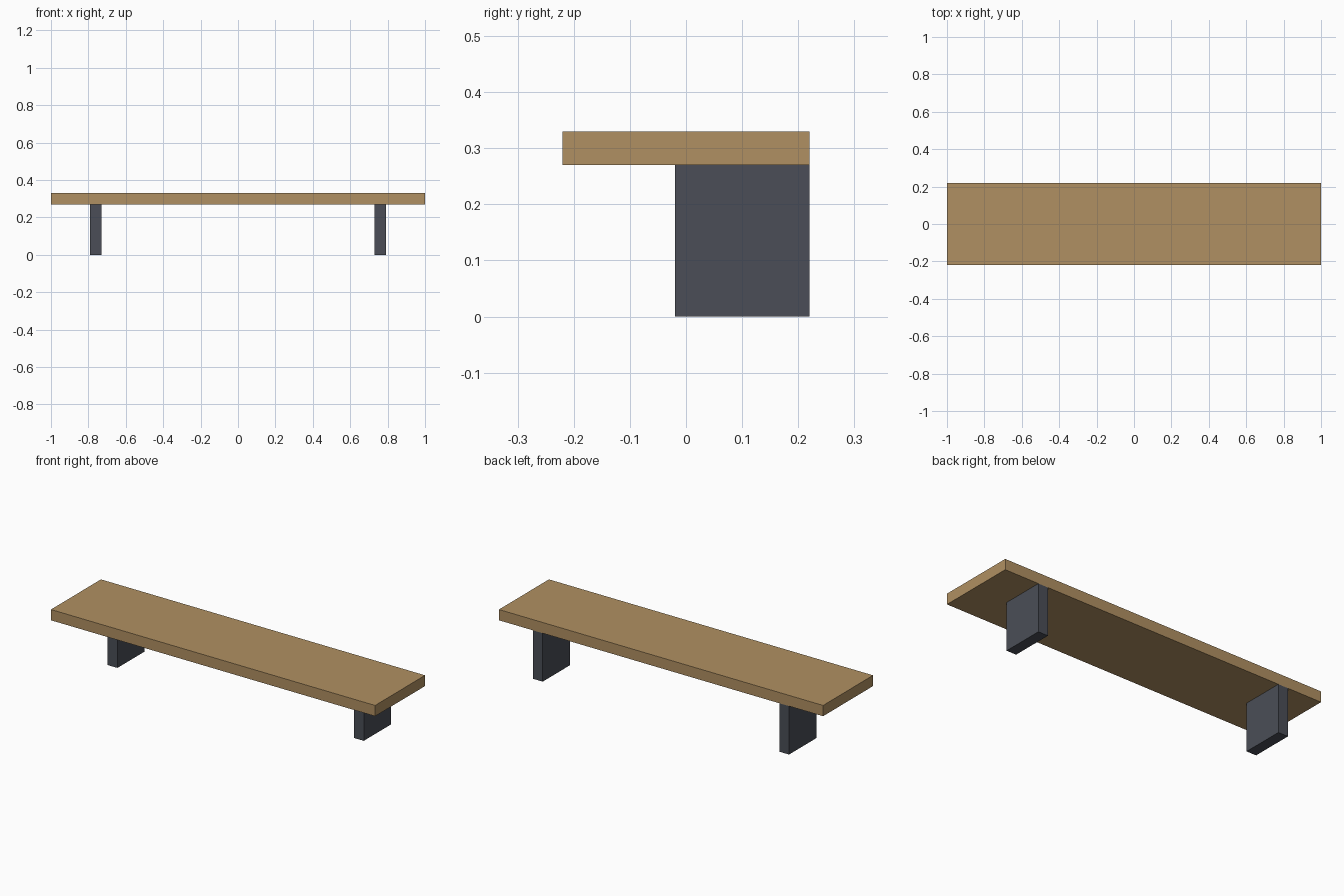
import bpy

if "Cube" in bpy.data.objects:
    bpy.data.objects.remove(bpy.data.objects["Cube"])


def make_material(name, rgb):
    mat = bpy.data.materials.new(name)
    mat.diffuse_color = (*rgb, 1.0)
    mat.use_nodes = True
    mat.node_tree.nodes["Principled BSDF"].inputs["Base Color"].default_value = mat.diffuse_color
    return mat


def make_box(name, low, high, mat):
    """Box spanning two opposite corners."""
    centre = [(a + b) / 2 for a, b in zip(low, high)]
    bpy.ops.mesh.primitive_cube_add(size=1, location=centre)
    obj = bpy.context.object
    obj.name = name
    obj.scale = [b - a for a, b in zip(low, high)]
    bpy.ops.object.transform_apply(location=False, rotation=False, scale=True)
    obj.data.materials.append(mat)
    return obj


wood = make_material("warm wood", (0.434, 0.279, 0.122))
metal = make_material("dark grey metal", (0.069, 0.076, 0.095))

# Long plank
make_box("shelf_board", (-1, -0.22, 0.27), (1, 0.22, 0.33), wood)

# Two upright supports, flush with the back edge of the plank
for side, x in (("left", -0.76), ("right", 0.76)):
    make_box(side + "_bracket", (x - 0.03, -0.02, 0), (x + 0.03, 0.22, 0.27), metal)
